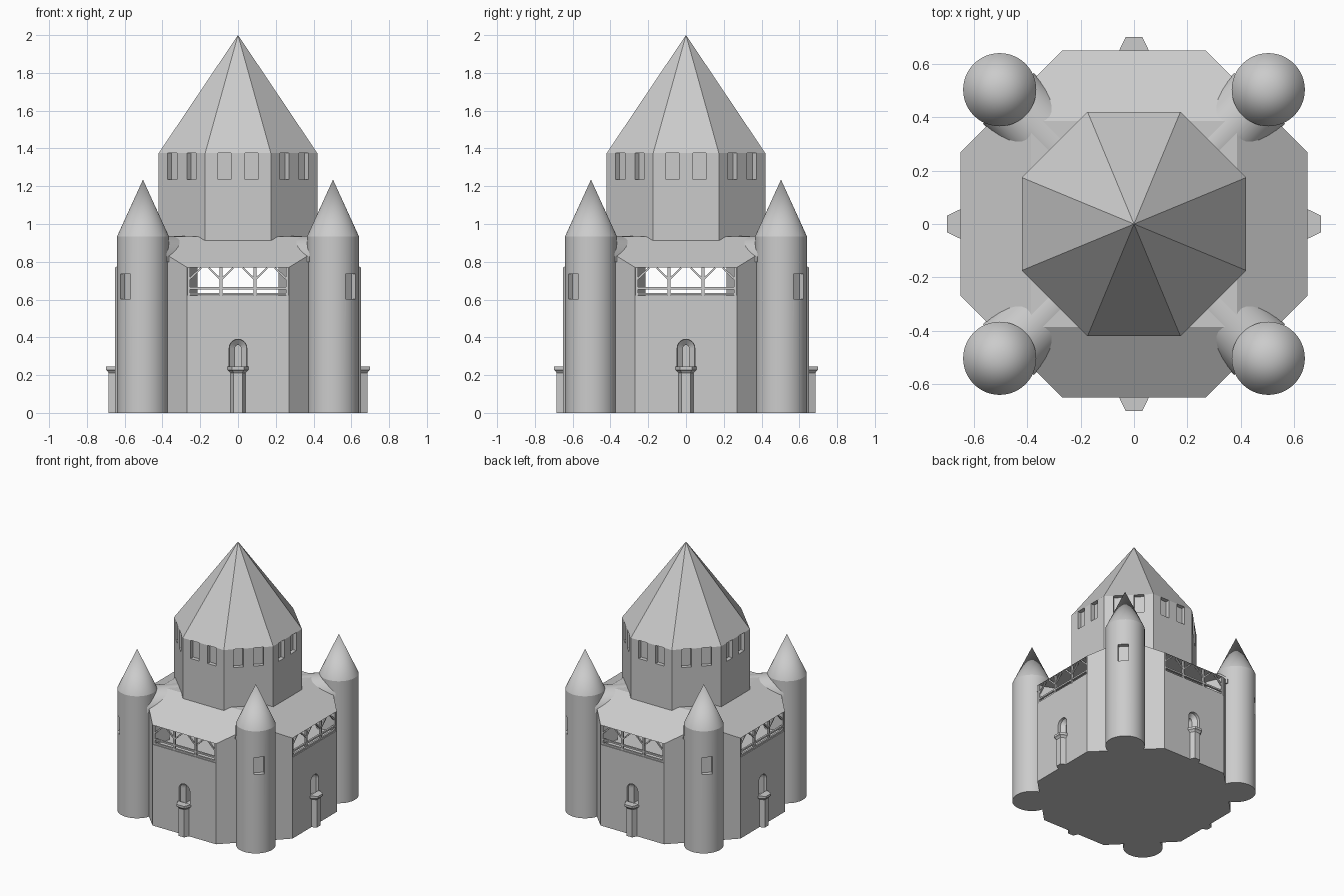
import bpy, bmesh
from math import pi, sin, cos, tan, radians, sqrt
from mathutils import Matrix, Vector

cube = bpy.data.objects.get("Cube")
if cube:
    bpy.data.objects.remove(cube, do_unlink=True)

stone = bpy.data.materials.new("grey_stone")
stone.use_nodes = True
stone.diffuse_color = (0.6, 0.6, 0.6, 1)
bsdf = next(n for n in stone.node_tree.nodes if n.type == 'BSDF_PRINCIPLED')
bsdf.inputs["Base Color"].default_value = (0.6, 0.6, 0.6, 1)

WALL, KEEP, EAVE, FLOOR = 0.65, 0.42, 0.77, 0.622


def turn(k, n=4):
    return Matrix.Rotation(2 * pi * k / n, 4, 'Z')


def finish(name, bm, smooth=False):
    bmesh.ops.recalc_face_normals(bm, faces=bm.faces)
    if smooth:
        for f in bm.faces:
            f.smooth = True
        for e in bm.edges:
            e.smooth = e.calc_face_angle(0) < radians(20)
    me = bpy.data.meshes.new(name)
    bm.to_mesh(me)
    bm.free()
    me.materials.append(stone)
    ob = bpy.data.objects.new(name, me)
    bpy.context.collection.objects.link(ob)
    return ob


def loft(bm, rings, mat=Matrix()):
    """Closed solid through rings of equal point count."""
    vs = [[bm.verts.new(mat @ Vector(p)) for p in r] for r in rings]
    n = len(vs[0])
    for a, b in zip(vs, vs[1:]):
        for i in range(n):
            j = (i + 1) % n
            bm.faces.new((a[i], a[j], b[j], b[i]))
    bm.faces.new(vs[0][::-1])
    bm.faces.new(vs[-1])


def box(bm, centre, size, mat=Matrix()):
    m = mat @ Matrix.Translation(centre) @ Matrix.Diagonal((*size, 1))
    bmesh.ops.create_cube(bm, size=1, matrix=m)


def bar(bm, a, b, width, mat):
    """Square bar between two points."""
    a, b = Vector(a), Vector(b)
    rot = (b - a).to_track_quat('Z', 'Y').to_matrix().to_4x4()
    box(bm, (0, 0, 0), (width, width, (b - a).length),
        mat @ Matrix.Translation((a + b) / 2) @ rot)


def octagon(apothem, z):
    r = apothem / cos(pi / 8)
    return [(r * cos(pi / 8 + k * pi / 4), r * sin(pi / 8 + k * pi / 4), z) for k in range(8)]


def cut(ob, cutter):
    """Subtract the cutter, bake the result, drop the cutter."""
    cutter.hide_render = True
    mod = ob.modifiers.new("cut", 'BOOLEAN')
    mod.object, mod.solver = cutter, 'EXACT'
    bpy.context.view_layer.update()
    me = bpy.data.meshes.new_from_object(ob.evaluated_get(bpy.context.evaluated_depsgraph_get()))
    ob.modifiers.clear()
    ob.data = me
    bpy.data.objects.remove(cutter, do_unlink=True)


def arch(half, bottom, spring, y):
    pts = [(-half, y, bottom), (half, y, bottom)]
    return pts + [(half * cos(t * pi / 12), y, spring + half * sin(t * pi / 12)) for t in range(13)]


# Lower hall, with a splayed arched slit on each main side
bm = bmesh.new()
loft(bm, [octagon(WALL, 0), octagon(WALL, FLOOR)])
hall = finish("lower_hall", bm)
bm = bmesh.new()
for k in range(4):
    loft(bm, [arch(0.047, 0.225, 0.343, -WALL - 0.002),
              arch(0.046, 0.225, 0.343, -WALL + 0.02),
              arch(0.016, 0.225, 0.343, -WALL + 0.045),
              arch(0.016, 0.225, 0.343, -WALL + 0.1)], turn(k))
cut(hall, finish("slit_cutter", bm))

# Solid corner piers beside the open gallery
bm = bmesh.new()
t = tan(pi / 8)
inner = 0.52
for k in range(4):
    plan = [(WALL * t, -WALL), (WALL, -WALL * t), (inner, -inner * t), (inner * t, -inner)]
    loft(bm, [[(x, y, z) for x, y in plan] for z in (FLOOR, EAVE)], turn(k))
finish("gallery_corner_piers", bm)

# Gallery timberwork: posts, rails and braces
bm = bmesh.new()
y = -WALL + 0.012
for k in range(4):
    m = turn(k)
    for z in (0.629, 0.66):
        box(bm, (0, y, z), (2 * WALL * t - 0.01, 0.014, 0.012), m)
    for x in (-0.26, -0.09, 0.09, 0.26):
        box(bm, (x, y, (FLOOR + EAVE) / 2), (0.014, 0.016, EAVE - FLOOR), m)
        for s in (-1, 1):
            if abs(x + s * 0.06) < 0.26:
                bar(bm, (x, y, 0.705), (x + s * 0.065, y, 0.768), 0.01, m)
finish("gallery_timberwork", bm)

# Skirt roof: four slopes trimmed by the diagonal walls
bm = bmesh.new()
top = 0.385
loft(bm, [[(s * a, u * a, z) for s, u in ((-1, -1), (1, -1), (1, 1), (-1, 1))]
          for a, z in ((WALL, EAVE), (top, 0.933))])
for k in range(4):
    n = turn(k) @ Vector((1, 1, 0)).normalized()
    r = bmesh.ops.bisect_plane(bm, geom=bm.verts[:] + bm.edges[:] + bm.faces[:],
                               plane_co=n * WALL, plane_no=n, clear_outer=True)
    edges = [e for e in r["geom_cut"] if isinstance(e, bmesh.types.BMEdge)]
    bmesh.ops.holes_fill(bm, edges=edges, sides=0)
finish("skirt_roof", bm)

# Barrel vaults joining the keep to the corner towers
bm = bmesh.new()
half = [(0.135 * cos(i * pi / 20), 0.8 + 0.137 * sin(i * pi / 20)) for i in range(21)]
for k in range(4):
    loft(bm, [[(d, u, z) for u, z in half] for d in (0.36, 0.665)],
         turn(k) @ Matrix.Rotation(pi / 4, 4, 'Z'))
finish("barrel_vaults", bm, True)

# Octagonal keep with paired windows under the eaves
bm = bmesh.new()
loft(bm, [octagon(KEEP, 0.85), octagon(KEEP, 1.375)])
keep = finish("keep_wall", bm)
bm = bmesh.new()
for k in range(8):
    for x in (-0.072, 0.072):
        box(bm, (x, -KEEP, 1.31), (0.07, 0.06, 0.15), turn(k, 8))
cut(keep, finish("keep_window_cutter", bm))

# Keep spire
bm = bmesh.new()
base = [bm.verts.new(p) for p in octagon(KEEP, 1.375)]
apex = bm.verts.new((0, 0, 2))
bm.faces.new(base[::-1])
for i in range(8):
    bm.faces.new((base[i], base[(i + 1) % 8], apex))
finish("keep_spire", bm)

# Round corner towers with conical caps and an outward window
R, C = 0.137, 0.503
for k, name in enumerate(("back_left", "back_right", "front_right", "front_left")):
    m = turn(k) @ Matrix.Translation((C, C, 0))
    bm = bmesh.new()
    N = 48
    ring = [(R * cos(2 * pi * i / N), R * sin(2 * pi * i / N)) for i in range(N)]
    loops = [[bm.verts.new(m @ Vector((x, y, z))) for x, y in ring] for z in (0, 0.935)]
    tip = bm.verts.new(m @ Vector((0, 0, 1.235)))
    bm.faces.new(loops[0][::-1])
    for i in range(N):
        j = (i + 1) % N
        bm.faces.new((loops[0][i], loops[0][j], loops[1][j], loops[1][i]))
        bm.faces.new((loops[1][i], loops[1][j], tip))
    tower = finish(name + "_tower", bm, True)
    bm = bmesh.new()
    box(bm, (R, 0, 0.67), (0.07, 0.074, 0.132), m @ Matrix.Rotation(pi / 4, 4, 'Z'))
    cut(tower, finish("tower_window_cutter", bm))

# Tapered pilasters with moulded caps below the slits
bm = bmesh.new()
for k in range(4):
    def plan(back, front, out, z):
        return [(-back, -WALL + 0.005, z), (-front, -out, z), (front, -out, z), (back, -WALL + 0.005, z)]
    loft(bm, [plan(0.042, 0.023, 0.685, 0), plan(0.042, 0.023, 0.685, 0.212),
              plan(0.05, 0.028, 0.692, 0.222), plan(0.058, 0.031, 0.7, 0.228),
              plan(0.058, 0.031, 0.7, 0.245)], turn(k))
finish("pilasters", bm)
